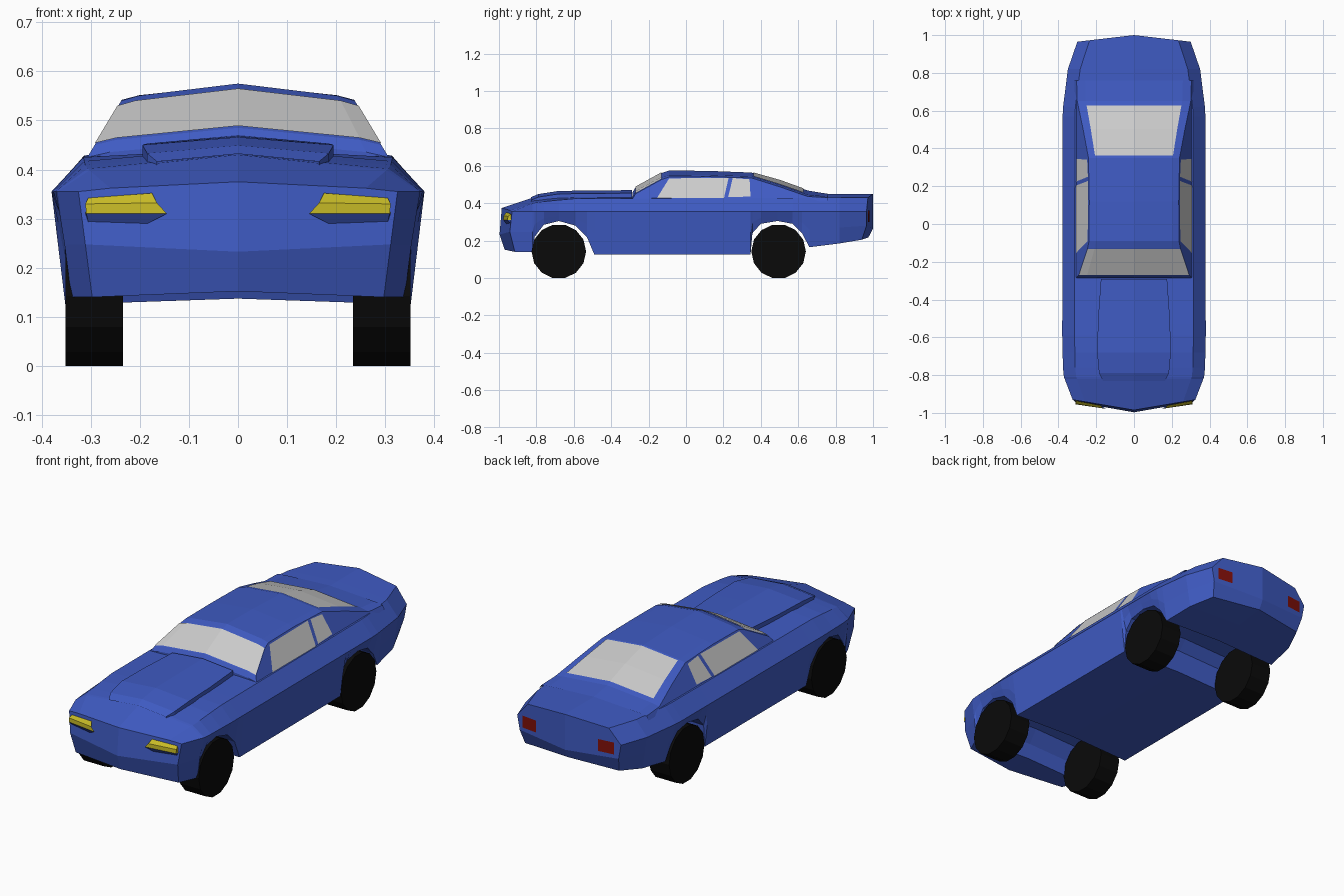
import bpy, bmesh, math
from mathutils import Matrix

if "Cube" in bpy.data.objects:
    bpy.data.objects.remove(bpy.data.objects["Cube"])


def material(name, rgb):
    m = bpy.data.materials.new(name)
    m.diffuse_color = (*rgb, 1)
    m.use_nodes = True
    m.node_tree.nodes["Principled BSDF"].inputs["Base Color"].default_value = m.diffuse_color
    return m


BLUE = material("blue_paint", (0.05, 0.105, 0.55))
BLACK = material("black_rubber", (0.003, 0.003, 0.003))
YELLOW = material("yellow_lamp", (0.58, 0.5, 0.02))
RED = material("red_lamp", (0.22, 0.005, 0.003))


def finish(bm, name, mat=None):
    me = bpy.data.meshes.new(name)
    bm.to_mesh(me)
    bm.free()
    if mat:
        me.materials.append(mat)
    ob = bpy.data.objects.new(name, me)
    bpy.context.collection.objects.link(ob)
    return ob


def mirrored_loft(name, rows, mat=None, caps=()):
    """Skin rows of points on the +x side, add extra cap faces, mirror over x = 0."""
    bm = bmesh.new()
    grid = [[bm.verts.new(p) for p in row] for row in rows]
    for a, b in zip(grid, grid[1:]):
        for i in range(len(a) - 1):
            bm.faces.new((a[i], a[i + 1], b[i + 1], b[i]))
    for face in caps:
        bm.faces.new([bm.verts.new(p) for p in face])
    bmesh.ops.remove_doubles(bm, verts=bm.verts[:], dist=0.0005)
    bmesh.ops.mirror(bm, geom=bm.verts[:] + bm.edges[:] + bm.faces[:],
                     matrix=Matrix.Identity(4), merge_dist=0.0005, axis='X')
    bmesh.ops.remove_doubles(bm, verts=bm.verts[:], dist=0.0005)
    bmesh.ops.recalc_face_normals(bm, faces=bm.faces[:])
    return finish(bm, name, mat)


def at(keys, y):
    """Piecewise linear lookup in (y, value) keys."""
    if y <= keys[0][0]:
        return keys[0][1]
    for (a, u), (b, v) in zip(keys, keys[1:]):
        if y <= b:
            return u + (v - u) * (y - a) / (b - a)
    return keys[-1][1]


# Body: lower edge follows the wheel arches, other lines are lookups along y
LOWER = [(-0.93, 0.14), (-0.82, 0.14), (-0.81, 0.22), (-0.76, 0.285), (-0.68, 0.305),
         (-0.59, 0.28), (-0.53, 0.22), (-0.49, 0.125), (-0.3, 0.125), (0.0, 0.125), (0.345, 0.125),
         (0.355, 0.24), (0.40, 0.29), (0.49, 0.305), (0.57, 0.29), (0.62, 0.24),
         (0.66, 0.165), (0.82, 0.185), (0.965, 0.205)]
WIDTH = [(-0.93, 0.325), (-0.8, 0.375), (-0.6, 0.38), (0.6, 0.378), (0.82, 0.35), (0.965, 0.30)]
SHOULDER = [(-0.93, 0.362), (-0.8, 0.405), (-0.6, 0.425), (0.965, 0.43)]
CENTRE = [(-0.93, 0.375), (-0.82, 0.43), (-0.68, 0.445), (-0.3, 0.435), (0.0, 0.44), (0.66, 0.45), (0.965, 0.45)]


def body_row(y, zb):
    w, zs = at(WIDTH, y), at(SHOULDER, y)
    xb = w - 0.028
    front, rear = y == -0.93, y == 0.965
    v = -0.055 if front else 0.035 if rear else 0.0       # V shape of nose and tail
    low = 0.015 if front else -0.025 if rear else 0.0     # tuck of the lower edge
    mid = -0.012 if front else 0.0                        # bumper crease
    xs = w - 0.065
    return [(0, y + v + low, zb + 0.012), (xb, y + low, zb),
            ((xb + w) / 2, y + mid, (zb + 0.355) / 2), (w, y, 0.355),
            (xs, y + v * (1 - xs / w), zs), (0, y + v, at(CENTRE, y))]


rows = [body_row(y, z) for y, z in LOWER]
caps = []
for r, v in ((rows[0], -0.055), (rows[-1], 0.035)):
    m = (0, r[2][1] + v, r[2][2] - 0.015)
    caps += [(r[0], r[1], r[2], m), (m, r[2], r[3], r[4], r[5])]
mirrored_loft("car_body", rows, BLUE, caps)

# Raised hood panel, flush at the nose and lifted at the rear
hood = []
for y, x, z in ((-0.83, 0.165, 0.428), (-0.79, 0.185, 0.445), (-0.68, 0.195, 0.462),
                (-0.5, 0.19, 0.464), (-0.29, 0.175, 0.466)):
    hood.append([(x, y, z - 0.045), (x, y, z - 0.012), (0, y, z + 0.004)])
e = hood[-1]
mirrored_loft("hood_scoop", hood, BLUE, [(e[0], e[1], e[2], (0, e[0][1], e[0][2]))])

# Cabin: roof edge and roof centre lines along y
EDGE = [(-0.285, 0.425), (-0.27, 0.45), (-0.13, 0.527), (-0.09, 0.54), (0.12, 0.542), (0.35, 0.535),
        (0.5, 0.488), (0.65, 0.436), (0.76, 0.43)]
ROOF = [(-0.285, 0.46), (-0.27, 0.485), (-0.13, 0.562), (-0.09, 0.575), (0.12, 0.573), (0.35, 0.564),
        (0.5, 0.522), (0.65, 0.468), (0.76, 0.45)]


def side_x(z):
    return 0.307 - 0.6 * (z - 0.425)


def cabin_row(y):
    ze, zc = at(EDGE, y), at(ROOF, y)
    xe = side_x(ze)
    return [(side_x(0.41), y, 0.41), (xe, y, ze), (xe * 0.85, y, zc + (ze - zc) * 0.7), (0, y, zc)]


cabin = [cabin_row(y) for y, _ in EDGE]
f = cabin[0]
mirrored_loft("cabin_roof", cabin, BLUE, [(*f, (0, f[0][1], 0.41))])


# Windows: thin panels just outside the cabin skin
def lift(points, dy, dz):
    return [(x, y + dy, z + dz) for x, y, z in points]


mirrored_loft("windshield", [lift(cabin_row(y)[1:], -0.002, 0.003) for y in (-0.268, -0.13)])
mirrored_loft("rear_window", [lift(cabin_row(y)[2:], 0.002, 0.003) for y in (0.36, 0.5, 0.625)])
for name, outline in (("door_windows", [(-0.155, 0.428), (-0.09, 0.533), (0.228, 0.536), (0.203, 0.428)]),
                      ("quarter_windows", [(0.225, 0.432), (0.25, 0.535), (0.34, 0.528), (0.345, 0.436)])):
    mirrored_loft(name, [], None, [[(side_x(z) + 0.003, y, z) for y, z in outline]])


# Headlights: creased wedges with a blue lip beneath
def nose(x, z, out):
    return (x, -0.99 + 0.055 * x / 0.325 - out, z)


top = [nose(0.175, 0.352, 0.0), nose(0.305, 0.342, -0.002)]
ridge = [nose(0.165, 0.332, 0.014), nose(0.311, 0.330, 0.014)]
base = [nose(0.145, 0.310, 0.012), nose(0.309, 0.310, 0.017)]
lip = [nose(0.19, 0.287, 0.0), nose(0.305, 0.293, 0.0)]
back = nose(0.312, 0.31, -0.015)
mirrored_loft("headlights", [top, ridge, base], YELLOW, [(top[1], ridge[1], base[1], back)])
mirrored_loft("headlight_lips", [base, lip], BLUE, [(base[1], lip[1], back)])


# Tail lights: flat panels on the V-shaped tail
def tail(x, z):
    return (x, 1.003 - 0.035 * x / 0.30, z)


mirrored_loft("tail_lights", [[tail(0.18, 0.30), tail(0.265, 0.30)],
                              [tail(0.18, 0.362), tail(0.265, 0.362)]], RED)

# Wheels
for end, y in (("front", -0.68), ("rear", 0.495)):
    for side, s in (("right", 1), ("left", -1)):
        bm = bmesh.new()
        bmesh.ops.create_cone(bm, cap_ends=True, segments=14, radius1=0.146, radius2=0.146, depth=0.117)
        bmesh.ops.rotate(bm, verts=bm.verts[:], matrix=Matrix.Rotation(math.pi / 2, 3, 'Y'))
        low = min(v.co.z for v in bm.verts)
        bmesh.ops.translate(bm, verts=bm.verts[:], vec=(s * 0.2925, y, -low))
        finish(bm, f"{end}_{side}_wheel", BLACK)
